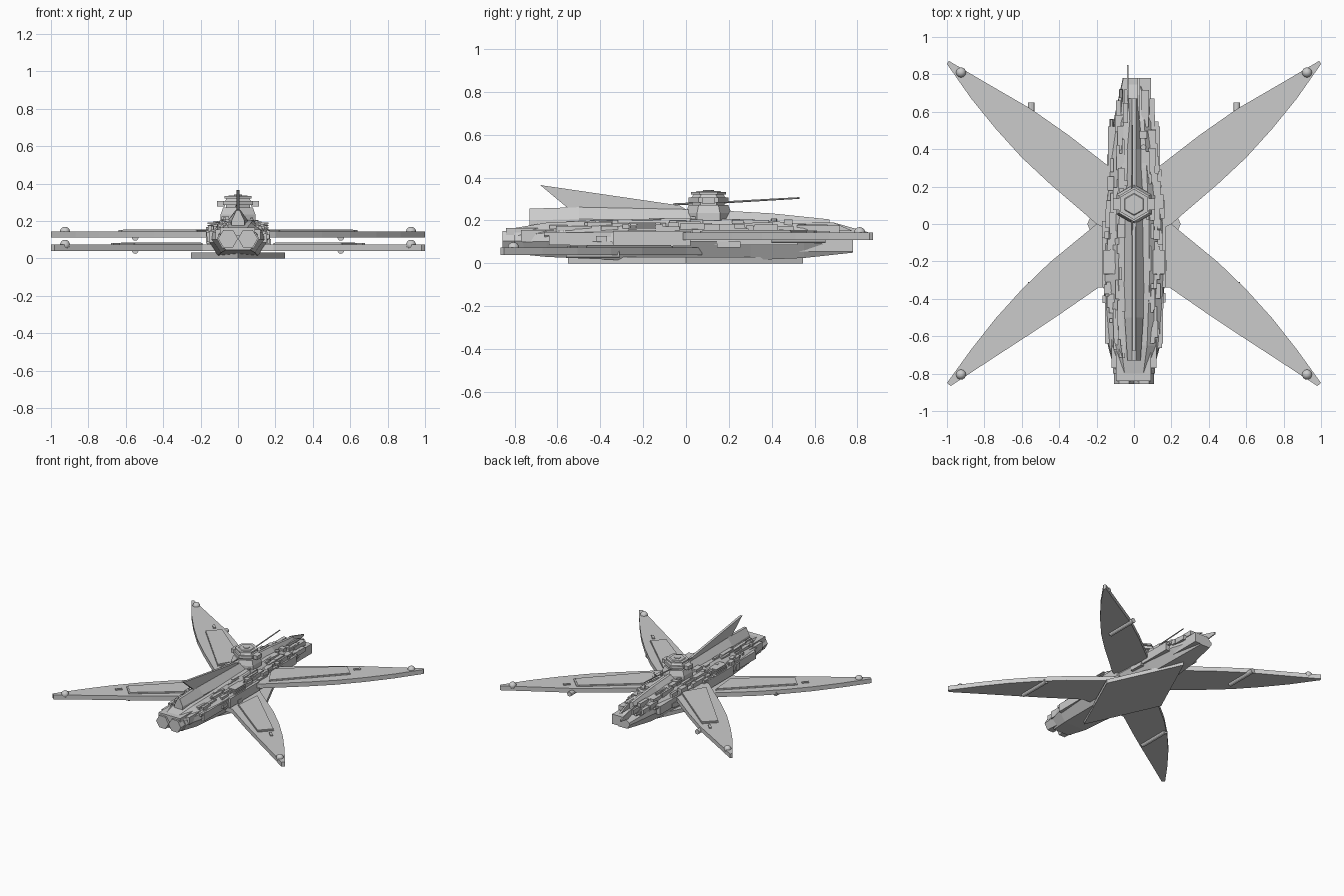
import bpy, bmesh, math, random
from mathutils import Vector

if "Cube" in bpy.data.objects:
    bpy.data.objects.remove(bpy.data.objects["Cube"])

random.seed(7)


def make(name, verts, faces):
    me = bpy.data.meshes.new(name)
    me.from_pydata([tuple(v) for v in verts], [], faces)
    bm = bmesh.new()
    bm.from_mesh(me)
    bmesh.ops.recalc_face_normals(bm, faces=bm.faces)
    bm.to_mesh(me)
    bm.free()
    ob = bpy.data.objects.new(name, me)
    bpy.context.collection.objects.link(ob)
    return ob


def loft(name, rings):
    n = len(rings[0])
    faces = [(k * n + i, k * n + (i + 1) % n, (k + 1) * n + (i + 1) % n, (k + 1) * n + i)
             for k in range(len(rings) - 1) for i in range(n)]
    last = (len(rings) - 1) * n
    faces += [tuple(range(n)), tuple(range(last, last + n))]
    return make(name, [v for r in rings for v in r], faces)


def slab(name, outline, z0, z1):
    return loft(name, [[(x, y, z) for x, y in outline] for z in (z0, z1)])


def fin(name, profile, x, half):
    return loft(name, [[(x + s, y, z) for y, z in profile] for s in (-half, half)])


def box(name, x0, x1, y0, y1, z0, z1):
    return slab(name, [(x0, y0), (x1, y0), (x1, y1), (x0, y1)], z0, z1)


def tube(name, a, b, r0, r1=None, n=6, turn=0.0):
    a, b = Vector(a), Vector(b)
    q = (b - a).to_track_quat('Z', 'Y')
    ring = lambda c, r: [c + q @ Vector((r * math.cos(turn + 2 * math.pi * i / n),
                                         r * math.sin(turn + 2 * math.pi * i / n), 0)) for i in range(n)]
    return loft(name, [ring(a, r0), ring(b, r0 if r1 is None else r1)])


# hull: y, half width, bottom, top
STATIONS = [(-.80, .10, .045, .165), (-.65, .14, .03, .19), (-.3, .165, .015, .205), (0, .16, .012, .21),
            (.3, .135, .015, .205), (.55, .11, .025, .185), (.78, .06, .05, .12)]


def hull_at(y):
    for a, b in zip(STATIONS, STATIONS[1:]):
        if y <= b[0]:
            t = max(0, (y - a[0]) / (b[0] - a[0]))
            return [p + (q - p) * t for p, q in zip(a, b)][1:]
    return STATIONS[-1][1:]


rings = []
for y, w, b, t in STATIONS:
    half = [(.65 * w, b), (w, b + .6 * (t - b) * .75), (.95 * w, b + .7 * (t - b)), (.5 * w, t)]
    rings.append([(x, y, z) for x, z in half] + [(-x, y, z) for x, z in reversed(half)])
loft("hull", rings)

# raised spine and tail fin
rings = []
for y, w, t in [(-.73, .035, .255), (-.5, .05, .262), (.1, .06, .25), (.4, .05, .233), (.67, .03, .205)]:
    rings.append([(-w, y, .14), (w, y, .14), (w, y, t - .055), (.01, y, t), (-.01, y, t), (-w, y, t - .055)])
loft("spine", rings)
fin("tall_fin", [(-.68, .365), (-.53, .24), (.02, .24), (-.03, .27)], 0, .009)

# diamond keel plate
slab("keel_plate", [(.25, 0), (0, .545), (-.25, 0), (0, -.55)], 0, .03)

# bow-end thrusters and far-end plates
for s in (-1, 1):
    tube("thruster", (s * .053, -.855, .105), (s * .053, -.68, .105), .053)
    tube("thruster_collar", (s * .053, -.80, .105), (s * .053, -.70, .105), .06)
box("thruster_cover", -.095, .09, -.84, -.68, .12, .165)
box("end_plate", -.03, .09, .5, .78, .055, .13)
fin("end_blade", [(.6, .10), (.85, .13), (.85, .145), (.69, .19), (.6, .17)], -.033, .004)
fin("end_fin", [(.55, .15), (.78, .15), (.69, .19), (.55, .19)], .025, .006)

# wings: outline, panel, height for each pair
BACK = dict(z=.11,
            edge=[(.08, .32), (.13, .305), (.35, .475), (.55, .615), (.8, .76), (.99, .872), (1.0, .855),
                  (.87, .67), (.74, .51), (.6, .355), (.45, .215), (.2, .0), (.1, -.05)],
            panel=[(.12, .235), (.54, .575), (.625, .49), (.22, .065)],
            rod=(.40, .65), tick=(.615, .585), tip=.81)
FRONT = dict(z=.04,
             edge=[(.08, -.33), (.19, -.34), (.4, -.485), (.55, -.585), (.75, -.715), (.98, -.866), (1.0, -.85),
                   (.87, -.67), (.74, -.505), (.6, -.35), (.45, -.205), (.2, .0), (.12, .075)],
             panel=[(.19, -.27), (.555, -.55), (.635, -.465), (.21, -.06)],
             rod=(-.56, -.31), tick=(.655, -.53), tip=-.805)
for label, W in (("back", BACK), ("front", FRONT)):
    z = W["z"]
    for s in (-1, 1):
        m = lambda pts: [(s * x, y) for x, y in pts]
        slab(label + "_wing", m(W["edge"]), z, z + .034)
        # framed raised panel
        P = W["panel"]
        cx, cy = sum(p[0] for p in P) / 4, sum(p[1] for p in P) / 4
        slab(label + "_wing_panel_frame", m(P), z + .03, z + .041)
        inner = [(cx + (x - cx) * .96, cy + (y - cy) * .96) for x, y in P]
        slab(label + "_wing_panel", m(inner), z + .035, z + .045)
        # small hatch beside the panel
        tx, ty = W["tick"]
        d = 1 if ty > 0 else -1
        slab(label + "_wing_hatch", m([(tx - .024, ty - d * .012), (tx + .01, ty + d * .024),
                                       (tx + .024, ty + d * .012), (tx - .01, ty - d * .024)]), z + .03, z + .042)
        # underside rod and tip dome
        tube(label + "_wing_rod", (s * .55, W["rod"][0], z + .002), (s * .55, W["rod"][1], z + .002), .018, n=12)
        bpy.ops.mesh.primitive_uv_sphere_add(segments=16, ring_count=8, radius=.027,
                                             location=(s * .925, W["tip"], z + .032))
        bpy.context.object.name = label + "_wing_tip_light"
        bpy.ops.object.shade_smooth_by_angle()

# hexagonal turret with stacked rings and a long barrel
TC = .105
for name, z0, z1, r0, r1 in [("base", .2, .235, .107, .107), ("skirt", .235, .272, .107, .092),
                             ("neck", .272, .30, .075, .075), ("collar", .284, .306, .093, .093),
                             ("crown", .30, .32, .086, .07), ("cap_rim", .32, .332, .082, .082),
                             ("cap", .332, .337, .06, .055), ("cap_stud", .337, .341, .025, .025)]:
    tube("turret_" + name, (0, TC, z0), (0, TC, z1), r0, r1, 6, math.pi / 2)
for s in (-1, 1):
    box("turret_ear", s * .07, s * .113, TC - .03, TC + .03, .278, .307)
tube("barrel", (-.01, .15, .283), (-.01, .53, .305), .005, .004, 8)
tube("barrel_counterweight", (-.01, -.06, .275), (-.01, .05, .28), .005, n=8)

# side armour trunks, larger plates hugging the hull
for s in (-1, 1):
    box("side_trunk", s * .11, s * .172, -.34, .02, .08, .15)
    box("side_trunk_front", s * .09, s * .155, -.64, -.33, .085, .145)
    box("side_trunk_back", s * .08, s * .14, .02, .52, .085, .15)
    box("side_step", s * .07, s * .12, -.77, -.6, .10, .155)
    for i in range(4):
        box("vent_slat", s * .1, s * .163, -.27 + i * .001, -.14, .148 + i * .012, .155 + i * .012)

# surface machinery: scattered blocks along the flanks and shoulders
for i in range(110):
    y = random.uniform(-.74, .62)
    w, b, t = hull_at(y)
    s = random.choice((-1, 1))
    ln = random.uniform(.02, .14)
    f = random.uniform(.42, .95)
    top = t + .008 - (f - .45) * .09 + random.uniform(-.006, .008)
    wd = random.uniform(.008, .028)
    box("deck_block", s * (f * w - wd), s * (f * w + wd * .6), y, min(y + ln, .72), top - .035, top)
for i in range(36):
    y = random.uniform(-.7, .5)
    w, b, t = hull_at(y)
    s = random.choice((-1, 1))
    z = random.uniform(.07, .14)
    box("flank_block", s * .6 * w, s * (w + random.uniform(0, .012)), y, y + random.uniform(.03, .12),
        z, z + random.uniform(.015, .035))

# small antennas and deck knob
for x, y in ((-.07, .68), (.09, .38), (-.12, .52), (.13, -.6)):
    tube("deck_post", (x, y - .06, .13), (x, y + .04, .145), .01, n=6)
tube("deck_knob", (.05, .41, .17), (.05, .41, .21), .015, n=10)
